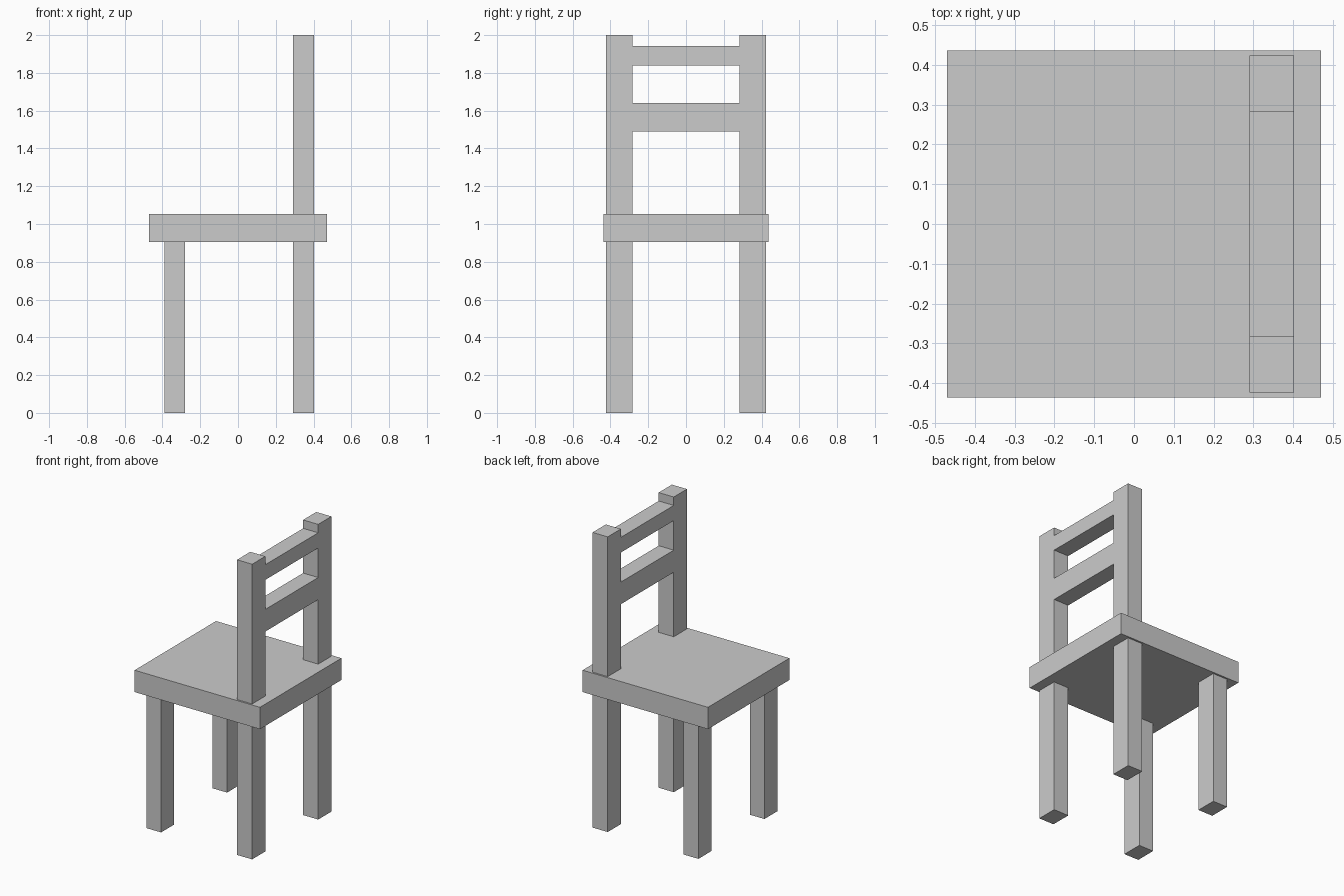
import bpy
import bmesh
from mathutils import Matrix, Vector

if "Cube" in bpy.data.objects:
    bpy.data.objects.remove(bpy.data.objects["Cube"])


def box(name, x, y, z):
    """Flat-shaded box from (min, max) ranges on each axis."""
    lo, hi = Vector((x[0], y[0], z[0])), Vector((x[1], y[1], z[1]))
    bm = bmesh.new()
    bmesh.ops.create_cube(bm, size=1, matrix=Matrix.Translation((lo + hi) / 2)
                          @ Matrix.Diagonal((*(hi - lo), 1)))
    mesh = bpy.data.meshes.new(name)
    bm.to_mesh(mesh)
    bm.free()
    obj = bpy.data.objects.new(name, mesh)
    bpy.context.collection.objects.link(obj)
    return obj


SEAT_BOTTOM, SEAT_TOP = 0.905, 1.053
FRONT_X, BACK_X = (-0.39, -0.28), (0.29, 0.403)
INNER_Y, OUTER_Y = 0.283, 0.424

# Seat slab
box("seat", (-0.47, 0.47), (-0.436, 0.436), (SEAT_BOTTOM, SEAT_TOP))

# Legs and backrest posts on both sides
for side, y in (("right", (-OUTER_Y, -INNER_Y)), ("left", (INNER_Y, OUTER_Y))):
    box(f"front_leg_{side}", FRONT_X, y, (0, SEAT_BOTTOM))
    box(f"back_leg_{side}", BACK_X, y, (0, SEAT_BOTTOM))
    box(f"back_post_{side}", BACK_X, y, (SEAT_TOP, 2))

# Backrest rails, flush with the posts
for name, z in (("lower_rail", (1.49, 1.64)), ("upper_rail", (1.84, 1.943))):
    box(name, BACK_X, (-INNER_Y, INNER_Y), z)
